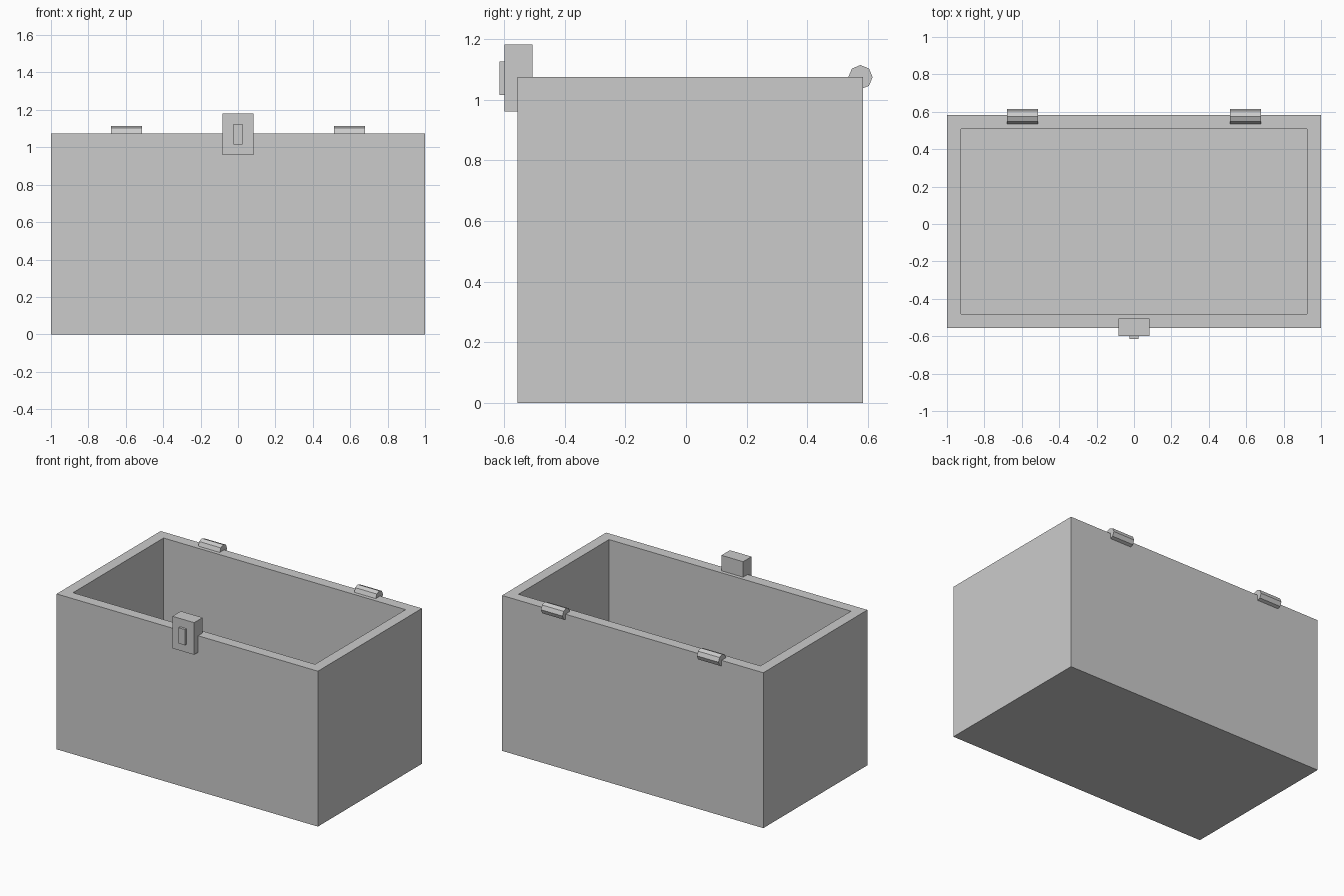
import bpy, bmesh, math
from mathutils import Matrix

if "Cube" in bpy.data.objects:
    bpy.data.objects.remove(bpy.data.objects["Cube"])


def make_object(name, bm):
    mesh = bpy.data.meshes.new(name)
    bm.to_mesh(mesh)
    bm.free()
    obj = bpy.data.objects.new(name, mesh)
    bpy.context.collection.objects.link(obj)
    return obj


def box_bm(lo, hi):
    bm = bmesh.new()
    size = [h - l for l, h in zip(lo, hi)]
    mid = [(h + l) / 2 for l, h in zip(lo, hi)]
    bmesh.ops.create_cube(bm, size=1, matrix=Matrix.Translation(mid) @ Matrix.Diagonal((*size, 1)))
    return bm


# Open chest body: the top face is inset for the rim, then pushed down to form the cavity
bm = box_bm((-1, -0.555, 0), (1, 0.583, 1.075))
bm.normal_update()
top = max(bm.faces, key=lambda f: f.calc_center_median().z)
bmesh.ops.inset_region(bm, faces=[top], thickness=0.074, use_even_offset=True)
walls = bmesh.ops.extrude_discrete_faces(bm, faces=[top])
bmesh.ops.translate(bm, verts=walls["faces"][0].verts, vec=(0, 0, -1.0))
make_object("chest_body", bm)

# Latch plate with raised keyhole bar
make_object("latch_plate", box_bm((-0.083, -0.598, 0.96), (0.083, -0.506, 1.182)))
make_object("latch_bar", box_bm((-0.025, -0.615, 1.016), (0.025, -0.59, 1.125)))

# Octagonal hinge barrels along the back rim
for side, x in (("left", -0.597), ("right", 0.597)):
    bm = bmesh.new()
    place = Matrix.Translation((x, 0.575, 1.074)) @ Matrix.Rotation(math.pi / 2, 4, 'Y')
    bmesh.ops.create_cone(bm, cap_ends=True, segments=8, radius1=0.04, radius2=0.04,
                          depth=0.165, matrix=place)
    # Put octagon corners on the vertical and horizontal axes
    if max(abs(v.co.z - 1.074) for v in bm.verts) < 0.0395:
        bmesh.ops.rotate(bm, verts=bm.verts, cent=(x, 0.575, 1.074),
                         matrix=Matrix.Rotation(math.pi / 8, 3, 'X'))
    make_object("hinge_" + side, bm)
